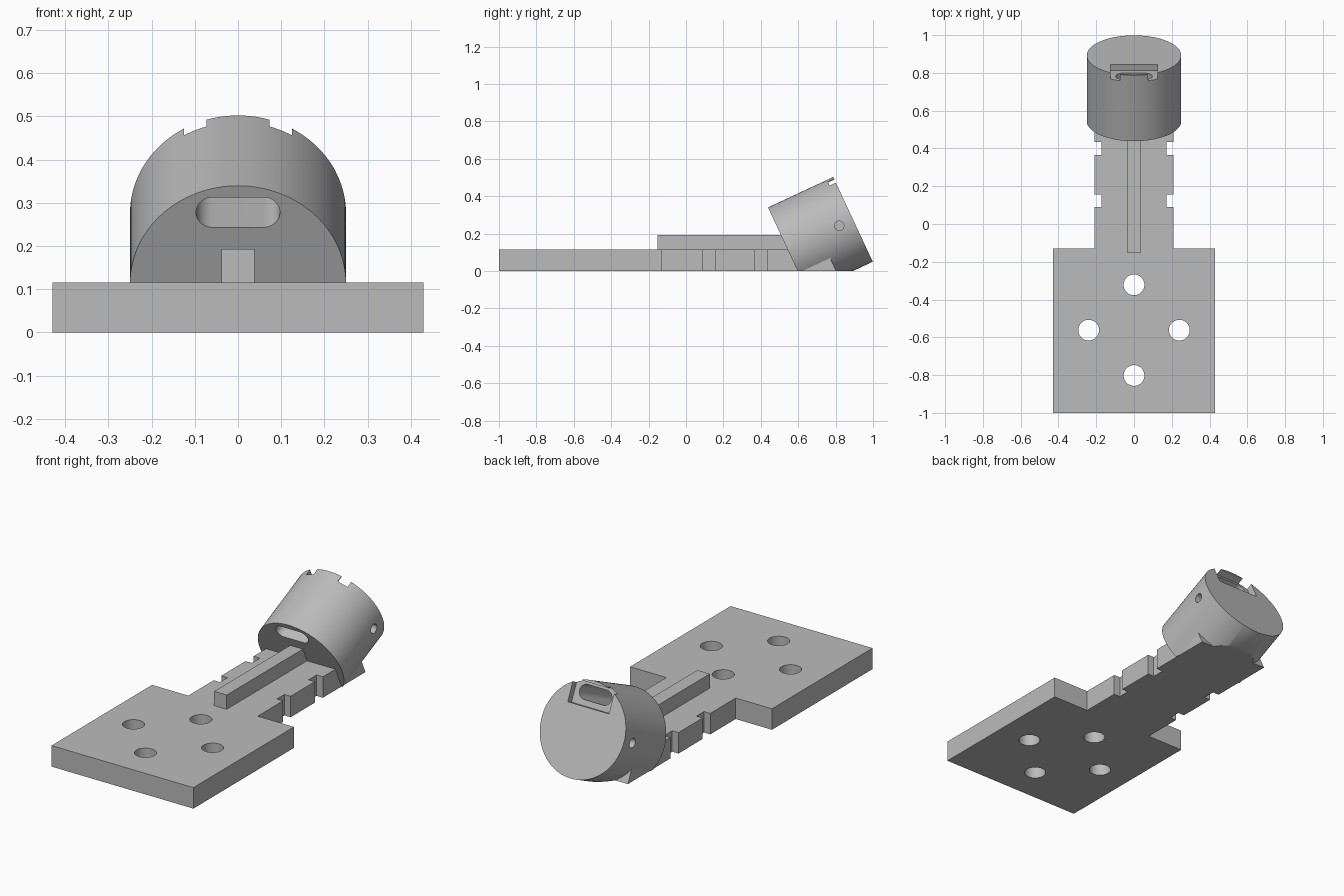
import bpy, bmesh
from math import sin, cos, pi, radians
from mathutils import Matrix

cube = bpy.data.objects.get("Cube")
if cube:
    bpy.data.objects.remove(cube, do_unlink=True)

grey = bpy.data.materials.new("plain grey")
grey.use_nodes = True
grey.diffuse_color = (0.5, 0.5, 0.5, 1)
grey.node_tree.nodes["Principled BSDF"].inputs["Base Color"].default_value = grey.diffuse_color


def prism(name, outline, low, high, frame=Matrix()):
    """Extrude a flat outline along the local z axis of a frame."""
    bm = bmesh.new()
    base = bm.faces.new([bm.verts.new((x, y, low)) for x, y in outline])
    top = bmesh.ops.extrude_face_region(bm, geom=[base])["geom"]
    bmesh.ops.translate(bm, vec=(0, 0, high - low),
                        verts=[g for g in top if isinstance(g, bmesh.types.BMVert)])
    bmesh.ops.transform(bm, matrix=frame, verts=bm.verts)
    bmesh.ops.recalc_face_normals(bm, faces=bm.faces)
    mesh = bpy.data.meshes.new(name)
    bm.to_mesh(mesh)
    bm.free()
    mesh.materials.append(grey)
    obj = bpy.data.objects.new(name, mesh)
    bpy.context.collection.objects.link(obj)
    return obj


def circle(x, y, r, n):
    return [(x + r * cos(2 * pi * i / n), y + r * sin(2 * pi * i / n)) for i in range(n)]


def rect(x0, x1, y0, y1):
    return [(x0, y0), (x1, y0), (x1, y1), (x0, y1)]


def mirrored(right):
    return right + [(-x, y) for x, y in reversed(right)]


def combine(target, tool, operation):
    """Apply a boolean and discard the tool."""
    mod = target.modifiers.new(tool.name, 'BOOLEAN')
    mod.operation, mod.solver, mod.object = operation, 'EXACT', tool
    bpy.context.view_layer.objects.active = target
    bpy.ops.object.modifier_apply(modifier=mod.name)
    bpy.data.objects.remove(tool, do_unlink=True)


# Tilted frame of the drum: x across, y up its face, z along its axis
tilt = radians(25)
s, c = sin(tilt), cos(tilt)
drum_frame = Matrix(((-1, 0, 0, 0), (0, -s, c, 0.544), (0, c, s, 0.113), (0, 0, 0, 1)))
side_frame = Matrix(((0, 0, 1, 0), (1, 0, 0, 0), (0, 1, 0, 0), (0, 0, 0, 1)))
RADIUS, LENGTH = 0.25, 0.385

# Mounting plate with notched neck
half = [(0.43, -1), (0.43, -0.13), (0.21, -0.13)]
for y0, y1 in ((0.09, 0.155), (0.365, 0.435)):
    half += [(0.21, y0), (0.172, y0), (0.172, y1), (0.21, y1)]
half.append((0.21, 0.9))
bracket = prism("tilted_drum_bracket", mirrored(half), 0, 0.115)
combine(bracket, prism("neck_end_trim", rect(-1, 1, -1, 1), 0.187, 1, drum_frame), 'DIFFERENCE')

# Four screw holes
for x, y in ((0, -0.322), (0.24, -0.562), (-0.24, -0.562), (0, -0.802)):
    combine(bracket, prism("screw_hole", circle(x, y, 0.055, 48), -0.1, 0.3), 'DIFFERENCE')

# Stiffening rib
combine(bracket, prism("rib", rect(-0.038, 0.038, -0.152, 0.56), 0.05, 0.193), 'UNION')

# Drum, cut flat where it meets the ground
drum = prism("drum", circle(0, 0, RADIUS, 128), 0, LENGTH, drum_frame)
combine(drum, prism("ground_trim", rect(-1, 1, -2, 2), -1, 0), 'DIFFERENCE')
combine(bracket, drum, 'UNION')

# Pocket in the drum's back, leaving a thin lip at the top
pocket = mirrored([(0.125, 0.113), (0.125, 0.3), (0.073, 0.3), (0.073, 0.235)])
combine(bracket, prism("pocket", pocket, 0.348, 0.45, drum_frame), 'DIFFERENCE')

# Rounded slot through the drum
r = 0.0385
end = [(0.0585 + r * cos(a), 0.182 + r * sin(a))
       for a in (pi * (i / 24 - 0.5) for i in range(25))]
combine(bracket, prism("slot", mirrored(end), -0.1, 0.37, drum_frame), 'DIFFERENCE')

# Blind holes in both sides of the drum
hole_y, hole_z = 0.544 + 0.304 * c, 0.113 + 0.304 * s
for side in (-1, 1):
    low, high = sorted((side * 0.15, side * 0.3))
    combine(bracket, prism("side_hole", circle(hole_y, hole_z, 0.025, 32), low, high, side_frame),
            'DIFFERENCE')

bpy.ops.object.select_all(action='DESELECT')
bracket.select_set(True)
bpy.context.view_layer.objects.active = bracket
bpy.ops.object.shade_smooth_by_angle(angle=radians(30))
